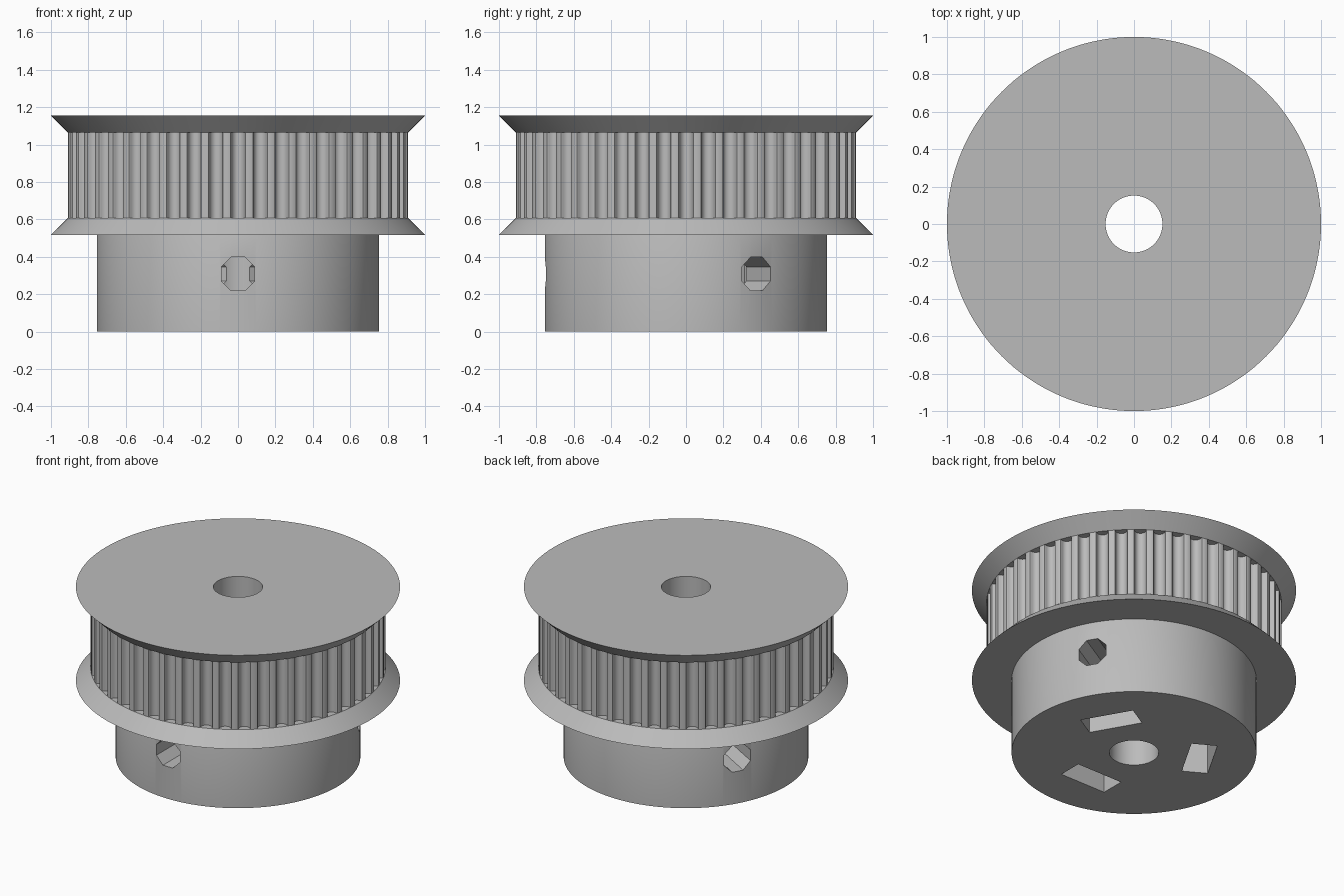
import bpy
import bmesh
from math import cos, sin, pi, radians, sqrt

cube = bpy.data.objects.get("Cube")
if cube:
    bpy.data.objects.remove(cube, do_unlink=True)

BORE, HUB, CORE, RIM = 0.152, 0.755, 0.91, 1.0
Z_HUB, Z_LOW, Z_HIGH, Z_TOP = 0.517, 0.607, 1.065, 1.155
TEETH = 48
SCREW_Z = 0.308

grey = bpy.data.materials.new("plain grey")
grey.use_nodes = True
grey.diffuse_color = (0.5, 0.5, 0.5, 1)
grey.node_tree.nodes["Principled BSDF"].inputs["Base Color"].default_value = (0.5, 0.5, 0.5, 1)


def make_object(name, bm):
    mesh = bpy.data.meshes.new(name)
    bm.to_mesh(mesh)
    bm.free()
    mesh.materials.append(grey)
    obj = bpy.data.objects.new(name, mesh)
    bpy.context.collection.objects.link(obj)
    return obj


def circle(radius, z, sides):
    return [(radius * cos(2 * pi * i / sides), radius * sin(2 * pi * i / sides), z)
            for i in range(sides)]


def skin(bm, rings, closed=False):
    """Join a list of equal rings with quads."""
    loops = [[bm.verts.new(p) for p in ring] for ring in rings]
    pairs = list(zip(loops, loops[1:]))
    if closed:
        pairs.append((loops[-1], loops[0]))
    for low, high in pairs:
        for i in range(len(low)):
            j = (i + 1) % len(low)
            bm.faces.new((low[i], low[j], high[j], high[i]))


def lathe(name, profile, closed=False, sides=144):
    bm = bmesh.new()
    skin(bm, [circle(r, z, sides) for r, z in profile], closed)
    return make_object(name, bm)


def radial_prism(name, outline, r0, r1, angle):
    """Extrude an outline (sideways, z) outwards along a radius."""
    bm = bmesh.new()
    c, s = cos(angle), sin(angle)
    ends = [[bm.verts.new((r * c - t * s, r * s + t * c, z)) for t, z in outline]
            for r in (r0, r1)]
    for end in ends:
        bm.faces.new(end)
    for i in range(len(outline)):
        j = (i + 1) % len(outline)
        bm.faces.new((ends[0][i], ends[0][j], ends[1][j], ends[1][i]))
    bmesh.ops.recalc_face_normals(bm, faces=bm.faces)
    return make_object(name, bm)


def activate(obj):
    bpy.ops.object.select_all(action='DESELECT')
    obj.select_set(True)
    bpy.context.view_layer.objects.active = obj


def cut(target, cutter):
    cutter.hide_render = True
    mod = target.modifiers.new("cut", 'BOOLEAN')
    mod.operation = 'DIFFERENCE'
    mod.solver = 'EXACT'
    mod.object = cutter
    activate(target)
    bpy.ops.object.modifier_apply(modifier=mod.name)
    bpy.data.objects.remove(cutter, do_unlink=True)


# Hub with three grub screw holes and captive nut pockets
hub = lathe("hub", [(BORE, 0), (HUB, 0), (HUB, Z_HUB), (HUB - 0.03, Z_LOW), (BORE, Z_LOW)], True)
r_screw = 0.0966
octagon = [(r_screw * cos(radians(22.5 + 45 * i)), SCREW_Z + r_screw * sin(radians(22.5 + 45 * i)))
           for i in range(8)]
w = 0.172
shoulder = SCREW_Z + 0.015 + w / sqrt(3)
pocket = [(-w, -0.05), (w, -0.05), (w, shoulder), (0, shoulder + w / sqrt(3)), (-w, shoulder)]
for degrees in (-90, 30, 150):
    angle = radians(degrees)
    cut(hub, radial_prism("nut_cutter", pocket, 0.33, 0.492, angle))
    cut(hub, radial_prism("screw_cutter", octagon, 0, 1, angle))

# Flanges flaring away from the belt
lower = lathe("lower_flange", [(HUB - 0.01, Z_HUB), (RIM, Z_HUB), (CORE, Z_LOW), (0.84, Z_LOW)])
upper = lathe("upper_flange", [(0.84, Z_HIGH), (CORE, Z_HIGH), (RIM, Z_TOP),
                               (BORE, Z_TOP), (BORE, Z_HIGH)])

# Toothed belt ring: rounded grooves (half width, depth) between narrow lands
half = [(0.045, 0), (0.039, 0.002), (0.036, 0.008), (0.035, 0.014), (0.033, 0.021),
        (0.0305, 0.027), (0.027, 0.033), (0.0215, 0.038), (0.015, 0.043), (0.008, 0.045)]
groove = [(-t, d) for t, d in half] + [(0, 0.046)] + half[::-1]
base = sqrt(CORE ** 2 - 0.045 ** 2)
outline = []
for i in range(TEETH):
    c, s = cos(2 * pi * i / TEETH), sin(2 * pi * i / TEETH)
    outline += [((base - d) * c - t * s, (base - d) * s + t * c) for t, d in groove]
bm = bmesh.new()
skin(bm, [[(x, y, z) for x, y in outline] for z in (Z_LOW, Z_HIGH)])
skin(bm, [circle(BORE, z, 144) for z in (Z_HIGH, Z_LOW)])
ring = make_object("toothed_ring", bm)

for obj in (hub, lower, upper, ring):
    activate(obj)
    bpy.ops.object.shade_smooth_by_angle(angle=radians(30))
